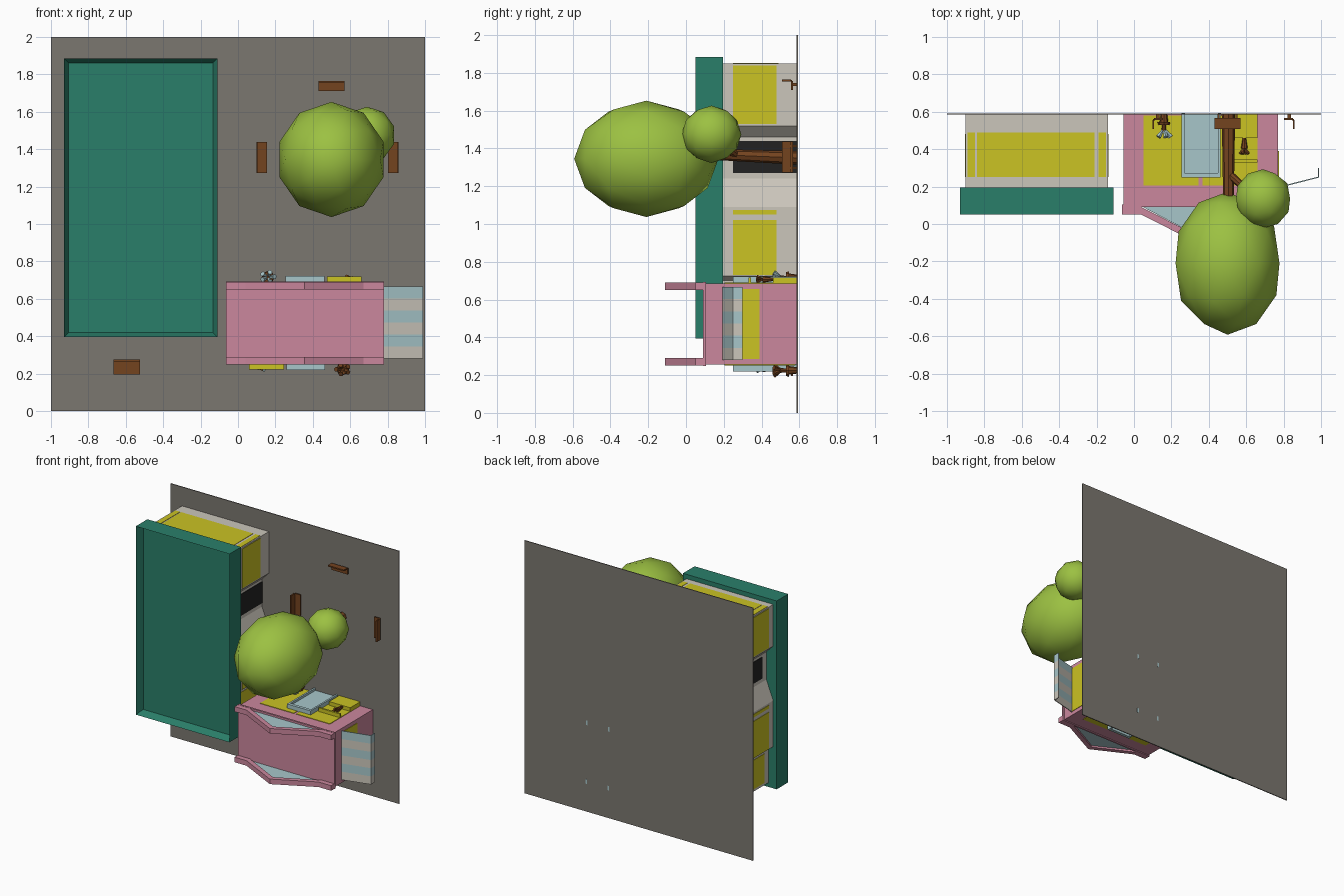
import bpy, bmesh, math
from mathutils import Vector

if "Cube" in bpy.data.objects:
    bpy.data.objects.remove(bpy.data.objects["Cube"])


def mat(name, hexa):
    m = bpy.data.materials.new(name)
    lin = []
    for i in (0, 2, 4):
        c = int(hexa[i:i + 2], 16) / 255
        lin.append(c / 12.92 if c < 0.04 else ((c + 0.055) / 1.055) ** 2.4)
    m.diffuse_color = (*lin, 1)
    m.use_nodes = True
    m.node_tree.nodes["Principled BSDF"].inputs["Base Color"].default_value = m.diffuse_color
    return m


GROUND = mat("ground grey", "7b7770")
GREEN = mat("roof green", "2a7f6a")
PINK = mat("wall pink", "cb879d")
YELLOW = mat("window yellow", "cbc323")
BEIGE = mat("wall beige", "cbc6bb")
BLUE = mat("pale blue", "a7c6ca")
LEAF = mat("leaf green", "9cc142")
BROWN = mat("wood brown", "74431f")
BLACK = mat("door black", "222222")


def finish(bm, name, m):
    bmesh.ops.recalc_face_normals(bm, faces=bm.faces)
    me = bpy.data.meshes.new(name)
    bm.to_mesh(me)
    bm.free()
    me.materials.append(m)
    o = bpy.data.objects.new(name, me)
    bpy.context.collection.objects.link(o)
    return o


def box(name, m, x, y, z):
    bm = bmesh.new()
    bmesh.ops.create_cube(bm, size=1)
    for v in bm.verts:
        v.co = [(a + b) / 2 + c * (b - a) for (a, b), c in zip((x, y, z), v.co)]
    return finish(bm, name, m)


def prism(name, m, pts, axis, lo, hi):
    """Extrude a 2D outline along y (points x,z) or z (points x,y)."""
    bm = bmesh.new()
    f = lambda p, h: (p[0], h, p[1]) if axis == 'y' else (p[0], p[1], h)
    a = [bm.verts.new(f(p, lo)) for p in pts]
    b = [bm.verts.new(f(p, hi)) for p in pts]
    bm.faces.new(a)
    bm.faces.new(b[::-1])
    for i in range(len(pts)):
        j = (i + 1) % len(pts)
        bm.faces.new((a[i], a[j], b[j], b[i]))
    return finish(bm, name, m)


def rod(name, m, p, q, r1, r2, n=8):
    p, q = Vector(p), Vector(q)
    bm = bmesh.new()
    bmesh.ops.create_cone(bm, cap_ends=True, segments=n, radius1=r1, radius2=r2, depth=(q - p).length)
    rot = (q - p).to_track_quat('Z', 'Y')
    for v in bm.verts:
        v.co = (p + q) / 2 + rot @ v.co
    return finish(bm, name, m)


def ball(name, m, c, r, sub=2):
    bm = bmesh.new()
    bmesh.ops.create_icosphere(bm, subdivisions=sub, radius=1)
    for v in bm.verts:
        v.co = (c[0] + v.co.x * r[0], c[1] - v.co.z * r[1], c[2] + v.co.y * r[2])
    o = finish(bm, name, m)
    if sub > 1:
        for p in o.data.polygons:
            p.use_smooth = True
    return o


# upright ground board
box("ground", GROUND, (-1, 1), (0.585, 0.592), (0, 2))

# long building: walls with notches, mirrored about x = -0.52
half = [(-.18, .43), (-.18, .70), (-.14, .725), (-.14, 1.09), (-.20, 1.24),
        (-.20, 1.46), (-.14, 1.52), (-.14, 1.85)]
prism("long_walls", BEIGE, half + [(-1.04 - x, z) for x, z in half[::-1]], 'y', 0.18, 0.587)
for sgn, side in ((1, "right"), (-1, "left")):
    def sx(a, b):
        return tuple(sorted((-.52 + sgn * (a + .52), -.52 + sgn * (b + .52))))
    for z0, z1, px in ((1.53, 1.84, -.14), (.73, 1.02, -.14), (1.05, 1.075, -.14), (.45, .68, -.18)):
        box(side + "_window", YELLOW, sx(px - .002, px + .003), (.25, .48), (z0, z1))
    box(side + "_door", BLACK, sx(-.202, -.196), (.25, .585), (1.27, 1.44))
    for z in (1.85, .43):
        if z > 1:
            box(side + "_end_slit_window", YELLOW, sx(-.19, -.15), (.25, .49), (z - .003, z + .003))
for z in (1.85, .43):
    box("end_window", YELLOW, (-.84, -.21), (.25, .49), (z - .003, z + .003))

# green roof with sunken top
roof = box("long_roof", GREEN, (-.93, -.11), (.05, .195), (.395, 1.885))
bm = bmesh.new()
bm.from_mesh(roof.data)
bm.faces.ensure_lookup_table()
top = min(bm.faces, key=lambda f: f.calc_center_median().y)
bmesh.ops.inset_region(bm, faces=[top], thickness=.035)
bmesh.ops.translate(bm, verts=top.verts, vec=(0, .06, 0))
bm.to_mesh(roof.data)
bm.free()

# pink building
box("pink_walls", PINK, (-.055, .77), (.1, .587), (.255, .685))
box("pink_cornice", PINK, (-.065, .78), (.09, .105), (.248, .692))

# gables at both ends: frame band with pale blue infill
outer = [(-.065, .05), (.04, .05), (.355, -.11), (.67, .05), (.78, .05)]
inner = [(x, y + .04) for x, y in outer]
for z0, z1 in ((.25, .29), (.65, .69)):
    prism("gable_frame", PINK, outer + inner[::-1], 'z', z0, z1)
    prism("gable_infill", BLUE, [(.04, .095), (.355, -.07), (.67, .095)], 'z', z0 + .013, z1 - .013)

# shop fronts on both ends, the second turned half round
for s, end in ((1, "upper"), (-1, "lower")):
    def fx(a, b):
        return tuple(sorted((.36 + s * (a - .36), .36 + s * (b - .36))))

    def fz(a, b):
        w = .47 + s * .215
        return tuple(sorted((w + s * a, w + s * b)))

    def pt(x, y, d):
        return (.36 + s * (x - .36), y, .47 + s * (.215 + d))
    for a, b in ((.05, .345), (.365, .66)):
        box(end + "_shop_window", YELLOW, fx(a, b), (.205, .58), fz(-.002, .004))
    box(end + "_counter", YELLOW, fx(.475, .66), (.46, .585), fz(0, .033))
    box(end + "_shelf", YELLOW, fx(.475, .66), (.33, .345), fz(0, .033))
    # door with raised frame
    box(end + "_door_panel", BLUE, fx(.26, .46), (.25, .59), fz(0, .018))
    box(end + "_door_lintel", BLUE, fx(.255, .462), (.248, .272), fz(0, .036))
    for a in (.255, .448):
        box(end + "_door_jamb", BLUE, fx(a, a + .014), (.25, .593), fz(0, .036))
    # floor plant
    rod(end + "_plant_pot", BROWN, pt(.16, .588, .03), pt(.16, .54, .03), .017, .024)
    rod(end + "_plant_stem", BROWN, pt(.16, .55, .03), pt(.16, .49, .03), .008, .014)
    rod(end + "_plant_rim", BROWN, pt(.16, .545, .03), pt(.16, .53, .03), .034, .03)
    m = BLUE if s > 0 else BROWN
    for i in range(5):
        a = i * math.tau / 5
        rod(end + "_plant_leaf", m, pt(.16, .51, .03),
            pt(.16 + .036 * math.cos(a), .465, .033 + .026 * math.sin(a)), .005, .014, 5)
    # small shelf plant
    rod(end + "_small_pot", BROWN, pt(.59, .46, .022), pt(.59, .405, .022), .009, .018)
    for i in range(4):
        a = i * math.tau / 4 + .4
        rod(end + "_small_leaf", BROWN if s > 0 else BLUE, pt(.59, .41, .022),
            pt(.59 + .024 * math.cos(a), .375, .022 + .016 * math.sin(a)), .004, .009, 5)

# side window and striped awning
box("side_window", YELLOW, (.765, .774), (.2, .39), (.285, .655))
for i in range(6):
    z = .28 + i * .0645
    prism("awning_stripe", BLUE if i % 2 else BEIGE,
          [(.76, .19), (.99, .248), (.99, .30), (.984, .30), (.984, .253), (.76, .196)], 'z', z, z + .0645)

# tree
rod("trunk", BROWN, (.505, .588, 1.35), (.505, .1, 1.37), .036, .028)
rod("branch", BROWN, (.505, .27, 1.36), (.65, .14, 1.46), .022, .018)
ball("crown", LEAF, (.5, -.21, 1.345), (.292, .382, .308))
ball("small_crown", LEAF, (.69, .135, 1.475), (.152, .158, .152))


# benches: seat, back and two legs; local u along, v from front to back
def bench(cx, cz, length, depth, ang):
    ca, sa = round(math.cos(ang)), round(math.sin(ang))

    def part(name, u, y, v):
        xs = sorted(cx + ca * a - sa * b for a, b in zip(u, v))
        zs = sorted(cz + sa * a + ca * b for a, b in zip(u, v))
        box(name, BROWN, xs, y, zs)
    h, d = length / 2, depth / 2
    part("bench_seat", (-h, h), (.557, .567), (-d, d - .008))
    part("bench_back", (-h, h), (.508, .556), (d - .01, d))
    for a in (-h * .7, h * .7):
        part("bench_leg", (a - .005, a + .005), (.56, .588), (-d * .3, d * .3))
        part("bench_strut", (a - .005, a + .005), (.55, .562), (d - .012, d - .004))


bench(.5, 1.738, .14, .055, 0)
bench(.127, 1.355, .165, .058, math.pi / 2)
bench(.83, 1.355, .165, .058, -math.pi / 2)
bench(-.595, .235, .14, .08, 0)
